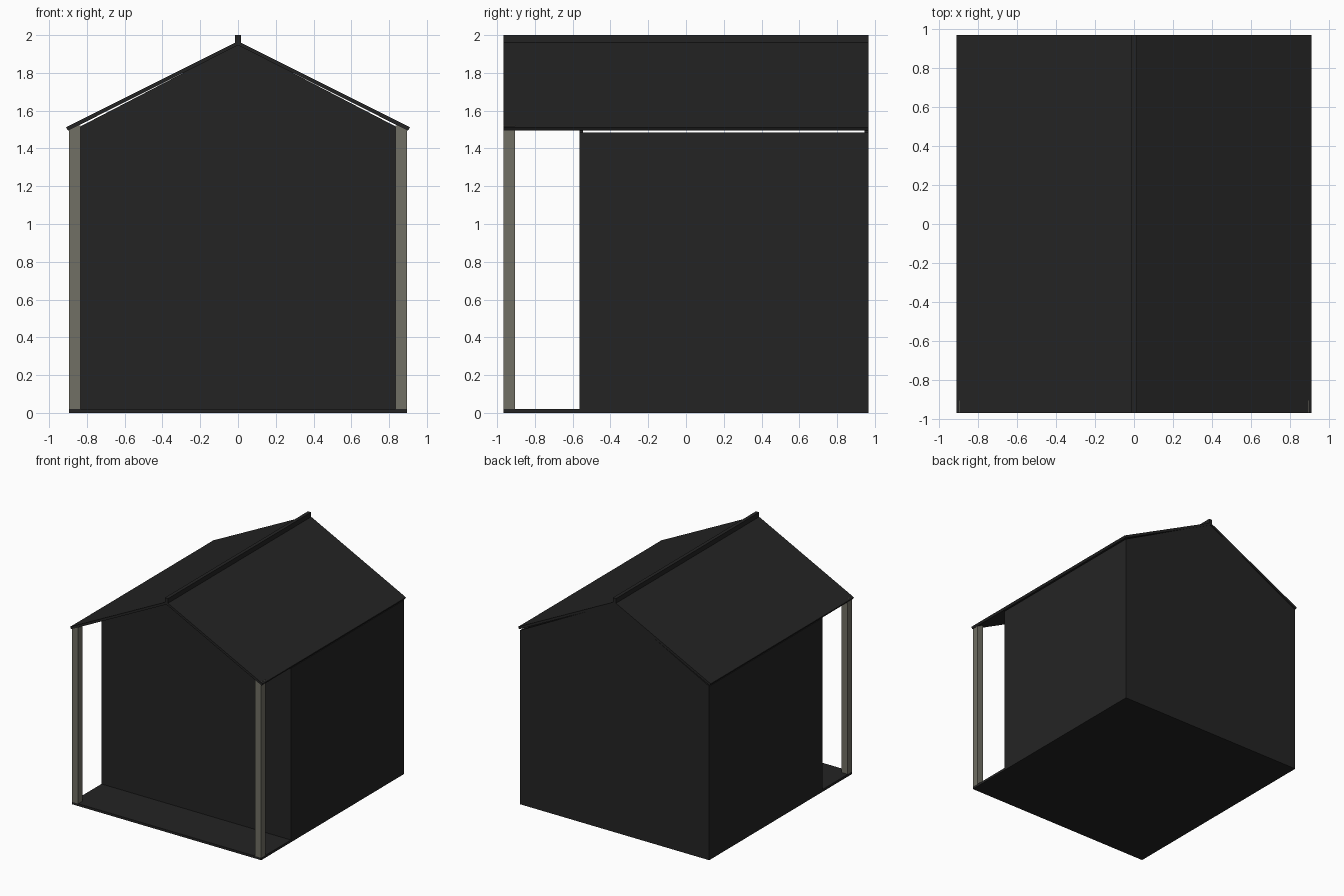
import bpy
import bmesh

if "Cube" in bpy.data.objects:
    bpy.data.objects.remove(bpy.data.objects["Cube"])


def material(name, rgb):
    m = bpy.data.materials.new(name)
    m.diffuse_color = (*rgb, 1.0)
    m.use_nodes = True
    m.node_tree.nodes["Principled BSDF"].inputs["Base Color"].default_value = m.diffuse_color
    return m


CHARCOAL = material("charcoal", (0.0175, 0.0175, 0.0175))
STONE_GREY = material("stone_grey", (0.165, 0.16, 0.13))

HALF_W, FRONT, BACK = 0.895, -0.965, 0.965
WALL_FRONT, WALL = -0.565, 0.02
FLOOR, EAVE, APEX = 0.02, 1.485, 1.95


def extrude_profile(name, points, y0, y1, mat):
    """Solid made by sweeping an x-z outline from y0 to y1."""
    bm = bmesh.new()
    face = bm.faces.new([bm.verts.new((x, y0, z)) for x, z in points])
    swept = bmesh.ops.extrude_face_region(bm, geom=[face])["geom"]
    verts = [g for g in swept if isinstance(g, bmesh.types.BMVert)]
    bmesh.ops.translate(bm, verts=verts, vec=(0, y1 - y0, 0))
    bmesh.ops.recalc_face_normals(bm, faces=bm.faces)
    mesh = bpy.data.meshes.new(name)
    bm.to_mesh(mesh)
    bm.free()
    mesh.materials.append(mat)
    obj = bpy.data.objects.new(name, mesh)
    bpy.context.collection.objects.link(obj)
    return obj


def box(name, x0, x1, y0, y1, z0, z1, mat):
    return extrude_profile(name, [(x0, z0), (x1, z0), (x1, z1), (x0, z1)], y0, y1, mat)


# Floor slab running under the room and the porch
box("floor", -HALF_W, HALF_W, FRONT, BACK, 0, FLOOR, CHARCOAL)

# Gable walls, slightly flatter at the apex than the roof leaves room for
gable = [(-HALF_W, FLOOR), (HALF_W, FLOOR), (HALF_W, EAVE), (0, APEX), (-HALF_W, EAVE)]
extrude_profile("front_wall", gable, WALL_FRONT, WALL_FRONT + WALL, CHARCOAL)
extrude_profile("back_wall", gable, BACK - WALL, BACK, CHARCOAL)

# Side walls and porch posts, mirrored left and right
for side, s in (("left", -1), ("right", 1)):
    inner, outer = s * (HALF_W - WALL), s * HALF_W
    box(side + "_wall", min(inner, outer), max(inner, outer),
        WALL_FRONT + WALL, BACK - WALL, FLOOR, EAVE, CHARCOAL)
    inner = s * (HALF_W - 0.06)
    box(side + "_post", min(inner, outer), max(inner, outer),
        FRONT, FRONT + 0.06, FLOOR, 1.521, STONE_GREY)

# Thin pitched roof with square-cut eaves
roof = [(-0.91, 1.512), (0, 1.968), (0.91, 1.512),
        (0.90, 1.494), (0, 1.946), (-0.90, 1.494)]
extrude_profile("roof", roof, FRONT - 0.002, BACK + 0.002, CHARCOAL)

# Ridge beam along the top
box("ridge_cap", -0.015, 0.015, FRONT - 0.002, BACK + 0.002, 1.95, 2.0, CHARCOAL)
